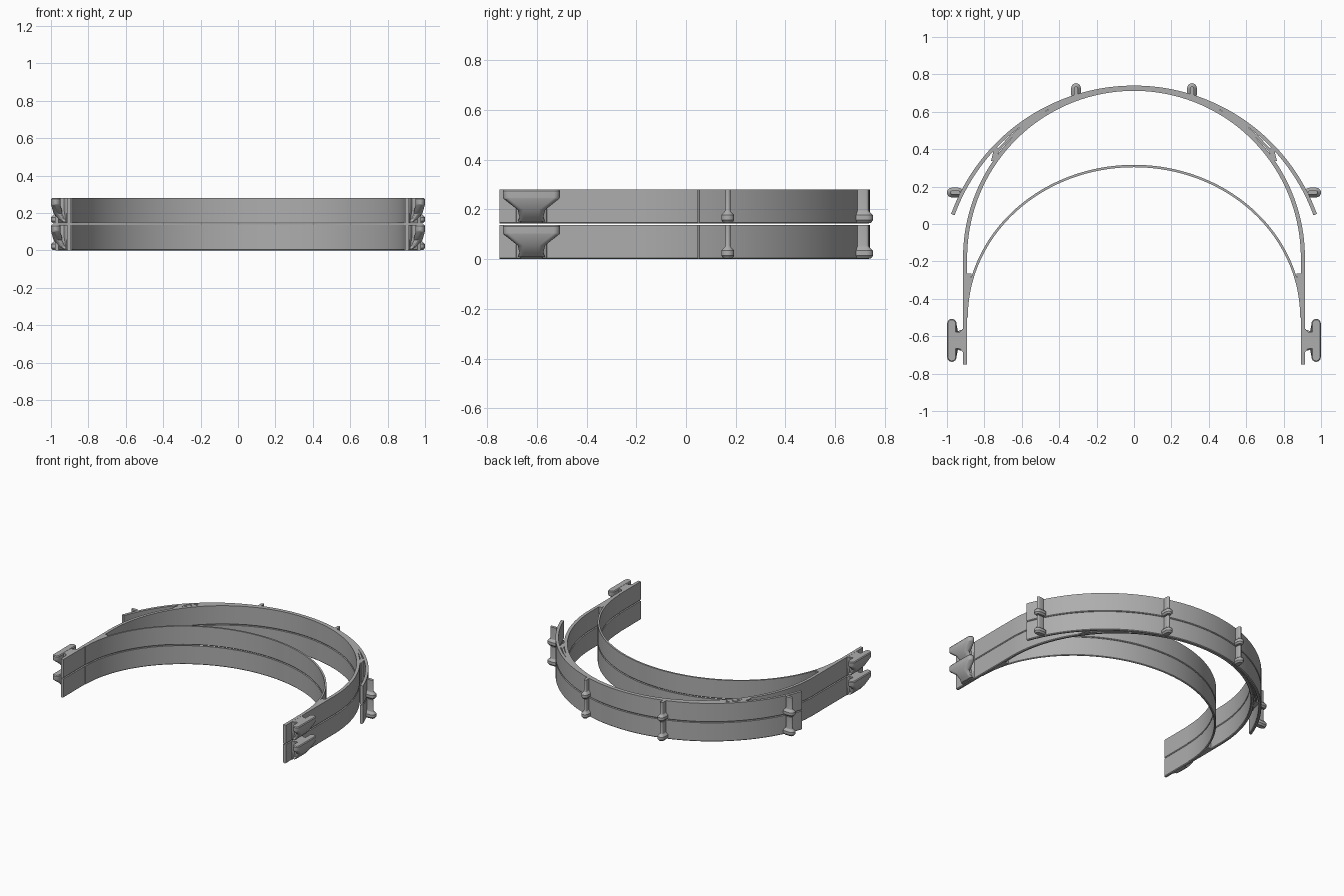
import bpy, bmesh, math
from mathutils import Vector

cube = bpy.data.objects.get("Cube")
if cube:
    bpy.data.objects.remove(cube, do_unlink=True)

grey = bpy.data.materials.new("plain grey")
grey.use_nodes = True
colour = (0.42, 0.42, 0.42, 1)
grey.diffuse_color = colour
grey.node_tree.nodes["Principled BSDF"].inputs["Base Color"].default_value = colour

H = 0.138       # height of one frame
STEP = 0.143    # stacking distance


def loft(name, rings, closed=False):
    """Join matching rings of points with quads and cap the ends."""
    bm = bmesh.new()
    rows = [[bm.verts.new(p) for p in ring] for ring in rings]
    n = len(rows[0])
    for a, b in zip(rows, rows[1:]):
        for i in range(n):
            j = (i + 1) % n
            bm.faces.new((a[i], a[j], b[j], b[i]))
    bm.faces.new(rows[0][::-1])
    bm.faces.new(rows[-1])
    bmesh.ops.recalc_face_normals(bm, faces=bm.faces)
    mesh = bpy.data.meshes.new(name)
    bm.to_mesh(mesh)
    bm.free()
    mesh.materials.append(grey)
    obj = bpy.data.objects.new(name, mesh)
    bpy.context.collection.objects.link(obj)
    bpy.ops.object.select_all(action='DESELECT')
    obj.select_set(True)
    bpy.context.view_layer.objects.active = obj
    bpy.ops.object.shade_smooth_by_angle(angle=math.radians(25))
    return obj


def band(name, path, thick, z):
    """Upright strip along a path, with a chamfered lower edge."""
    h, c = thick / 2, 0.005
    section = [(-h, c), (-h + c, 0), (h - c, 0), (h, c), (h, H), (-h, H)]
    rings = []
    for i, p in enumerate(path):
        a, b = path[max(i - 1, 0)], path[min(i + 1, len(path) - 1)]
        t = (Vector(b) - Vector(a)).normalized()
        rings.append([(p[0] - t.y * o, p[1] + t.x * o, z + k) for o, k in section])
    return loft(name, rings)


def arc(cy, rx, ry, start, end, n=96):
    angles = [math.radians(start + (end - start) * i / n) for i in range(n + 1)]
    return [(rx * math.cos(a), cy + ry * math.sin(a)) for a in angles]


def stadium(cx, cy, hx, hy, z, n=8):
    """Rounded outline, long in y, at height z."""
    pts = []
    for side in (1, -1):
        for i in range(n + 1):
            a = math.pi * i / n + (0 if side > 0 else math.pi)
            pts.append((cx + hx * math.cos(a),
                        cy + side * (hy - hx) + hx * math.sin(a), z))
    return pts


def mirror(rings, s):
    return [[(s * x, y, z) for x, y, z in r] for r in rings]


def prism(name, outline, z, s):
    return loft(name, mirror([[(x, y, z + k) for x, y in outline] for k in (0, H)], s))


def pin(name, x, y, angle, z):
    """Thin rod with a rounded knob at its foot, pointing outwards."""
    rings = [stadium(0, 0.016, w, l, k) for w, l, k in (
        (0.016, 0.034, 0.002), (0.026, 0.044, 0.014), (0.026, 0.044, 0.034),
        (0.012, 0.028, 0.05), (0.011, 0.026, 0.056), (0.011, 0.026, H))]
    obj = loft(name, rings)
    obj.location = (x, y, z)
    obj.rotation_euler.z = angle


for level, z in (("lower", 0), ("upper", STEP)):
    # Visor holding arc
    end = math.degrees(math.asin(0.35 / 1.03))
    band(level + "_visor_arc", arc(-0.30, 1.03, 1.03, end, 180 - end), 0.02, z)
    # Headband with straight arms
    head = [(0.903, -0.75)] + arc(-0.18, 0.903, 0.903, 0, 180) + [(-0.903, -0.75)]
    band(level + "_headband", head, 0.022, z)
    # Forehead arc
    band(level + "_forehead_arc", arc(-0.50, 0.895, 0.81, 0, 180), 0.013, z)

    for side, s in (("left", 1), ("right", -1)):
        tag = f"{level}_{side}_"
        # Brace between visor arc and headband
        brace = [(s * x, y) for x, y in
                 ((0.46, 0.62), (0.56, 0.55), (0.66, 0.465), (0.75, 0.37))]
        band(tag + "brace", brace, 0.014, z)
        prism(tag + "brace_tie",
              [(0.715, 0.40), (0.745, 0.415), (0.765, 0.335), (0.74, 0.345)], z, s)
        # Wedge joining the forehead arc to the arm
        prism(tag + "arm_wedge",
              [(0.905, -0.265), (0.868, -0.265), (0.885, -0.38), (0.905, -0.38)], z, s)

        # Strap hook: tapered bar on a flared stem
        hook_y = -0.622
        bar = [stadium(cx, hook_y, hx, hy, z + k) for cx, hx, hy, k in (
            (0.925, 0.012, 0.055, 0.008), (0.94, 0.018, 0.048, 0.025),
            (0.962, 0.024, 0.055, 0.055), (0.974, 0.025, 0.112, 0.1),
            (0.974, 0.025, 0.115, 0.106), (0.974, 0.025, 0.115, H - 0.006),
            (0.974, 0.02, 0.11, H))]
        loft(tag + "hook_bar", mirror(bar, s))
        stem = []
        for reach, k in ((0.92, 0.004), (0.965, 0.07), (0.965, H - 0.001)):
            half = [(0.905, 0.066), (0.918, 0.06), (0.918 + 0.25 * (reach - 0.918), 0.046),
                    (reach, 0.042)]
            stem.append([(x, hook_y + w, z + k) for x, w in half]
                        + [(x, hook_y - w, z + k) for x, w in reversed(half)])
        loft(tag + "hook_stem", mirror(stem, s))

        # Visor pins
        pin(tag + "back_pin", s * 0.31, 0.693, 0, z)
        pin(tag + "side_pin", s * 0.94, 0.168, -s * math.pi / 2, z)
